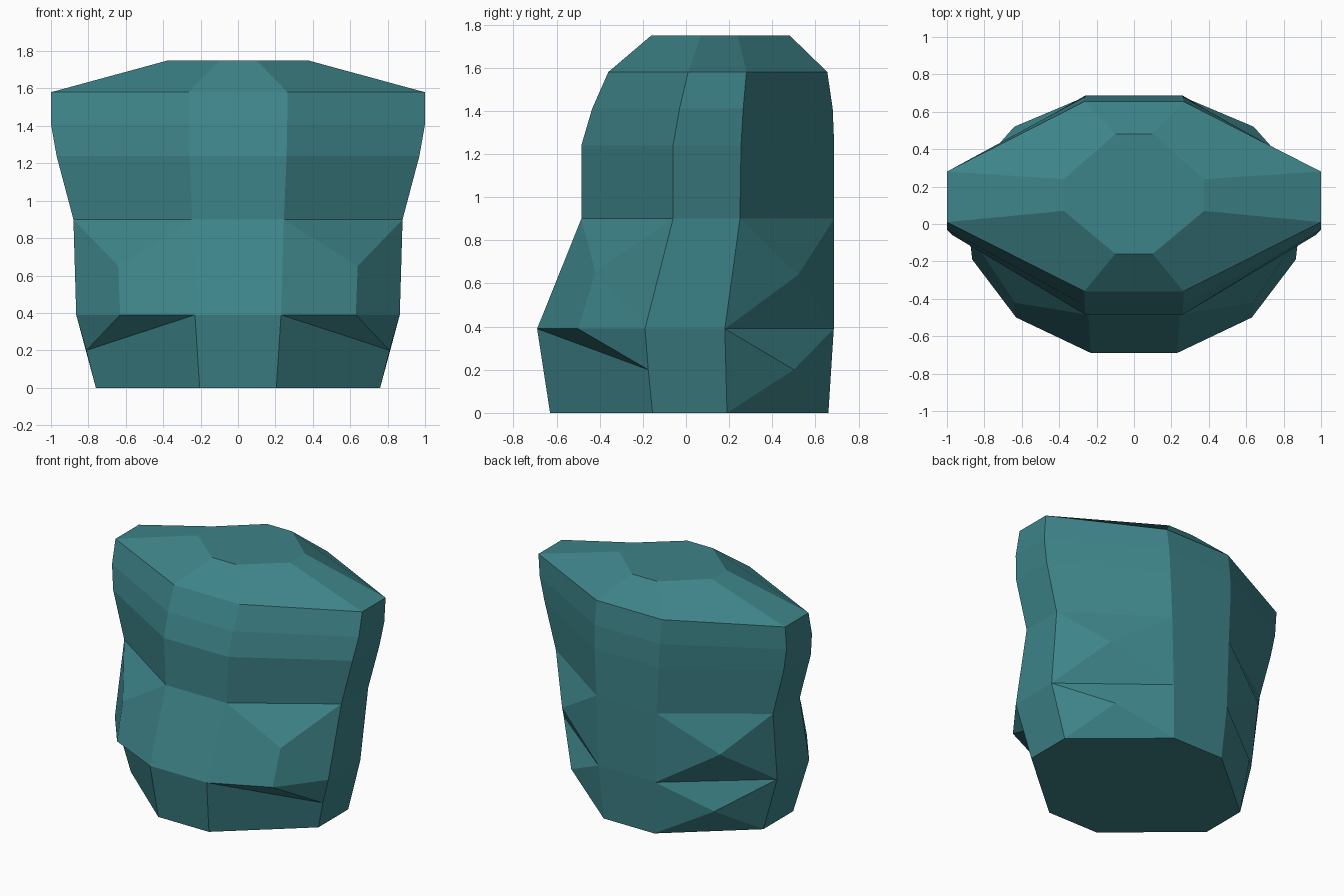
import bpy, bmesh

if "Cube" in bpy.data.objects:
    bpy.data.objects.remove(bpy.data.objects["Cube"])

teal = bpy.data.materials.new("teal")
teal.diffuse_color = (0.047, 0.23, 0.25, 1)
teal.use_nodes = True
teal.node_tree.nodes["Principled BSDF"].inputs["Base Color"].default_value = teal.diffuse_color

# Half cross-sections: z, front/back half width, side half width,
# then y of front, side front, side back, back
RINGS = [
    (0.00, 0.205, 0.76, -0.63, -0.155, 0.19, 0.66),
    (0.39, 0.23, 0.865, -0.69, -0.19, 0.18, 0.685),
    (0.90, 0.245, 0.88, -0.485, -0.06, 0.25, 0.687),
    (1.24, 0.26, 0.97, -0.485, -0.06, 0.255, 0.687),
    (1.41, 0.263, 1.00, -0.435, -0.03, 0.265, 0.68),
    (1.58, 0.265, 1.00, -0.36, 0.01, 0.28, 0.655),
    (1.75, 0.10, 0.375, -0.16, 0.07, 0.24, 0.48),
]

bm = bmesh.new()
cache = {}


def vert(co):
    if co not in cache:
        cache[co] = bm.verts.new(co)
    return cache[co]


def face(*pts):
    """Add a face and its mirror image across x."""
    bm.faces.new([vert(p) for p in pts])
    bm.faces.new([vert((-x, y, z)) for x, y, z in reversed(pts)])


def half_ring(z, xf, xs, yf, sf, sb, yb):
    return [(xf, yf, z), (xs, sf, z), (xs, sb, z), (xf, yb, z)]


def flip(p):
    return (-p[0], p[1], p[2])


rings = [half_ring(*r) for r in RINGS]
notch = (0.81, -0.175, 0.2)       # inner corner under the belly
fold = (0.63, -0.50, 0.39)        # lower edge of the belly
belly = (0.64, -0.42, 0.65)       # belly bulge
back_bulges = [(0.58, 0.50, 0.2), (0.64, 0.52, 0.64)]

for i, (a, b) in enumerate(zip(rings, rings[1:])):
    # centre panels at front and back
    for k in (0, 3):
        bm.faces.new([vert(p) for p in (flip(a[k]), a[k], b[k], flip(b[k]))])
    # side panels
    if i == 0:
        face(a[1], a[2], b[2], b[1], notch)
    else:
        face(a[1], a[2], b[2], b[1])
    # front diagonals
    if i == 0:
        face(a[0], a[1], notch, b[0])
        face(b[0], notch, fold)
        face(fold, notch, b[1])
    elif i == 1:
        face(a[0], fold, belly, b[0])
        face(fold, a[1], belly)
        face(a[1], b[1], belly)
        face(b[0], belly, b[1])
    else:
        face(a[0], a[1], b[1], b[0])
    # back diagonals
    if i < 2:
        loop = [a[2], a[3], b[3], b[2]]
        for p, q in zip(loop, loop[1:] + loop[:1]):
            face(p, q, back_bulges[i])
    else:
        face(a[2], a[3], b[3], b[2])

# caps at bottom and top
for r in (rings[0], rings[-1]):
    bm.faces.new([vert(p) for p in r + [flip(p) for p in reversed(r)]])

bmesh.ops.recalc_face_normals(bm, faces=bm.faces[:])
mesh = bpy.data.meshes.new("torso")
bm.to_mesh(mesh)
bm.free()
mesh.materials.append(teal)
bpy.context.collection.objects.link(bpy.data.objects.new("torso", mesh))
